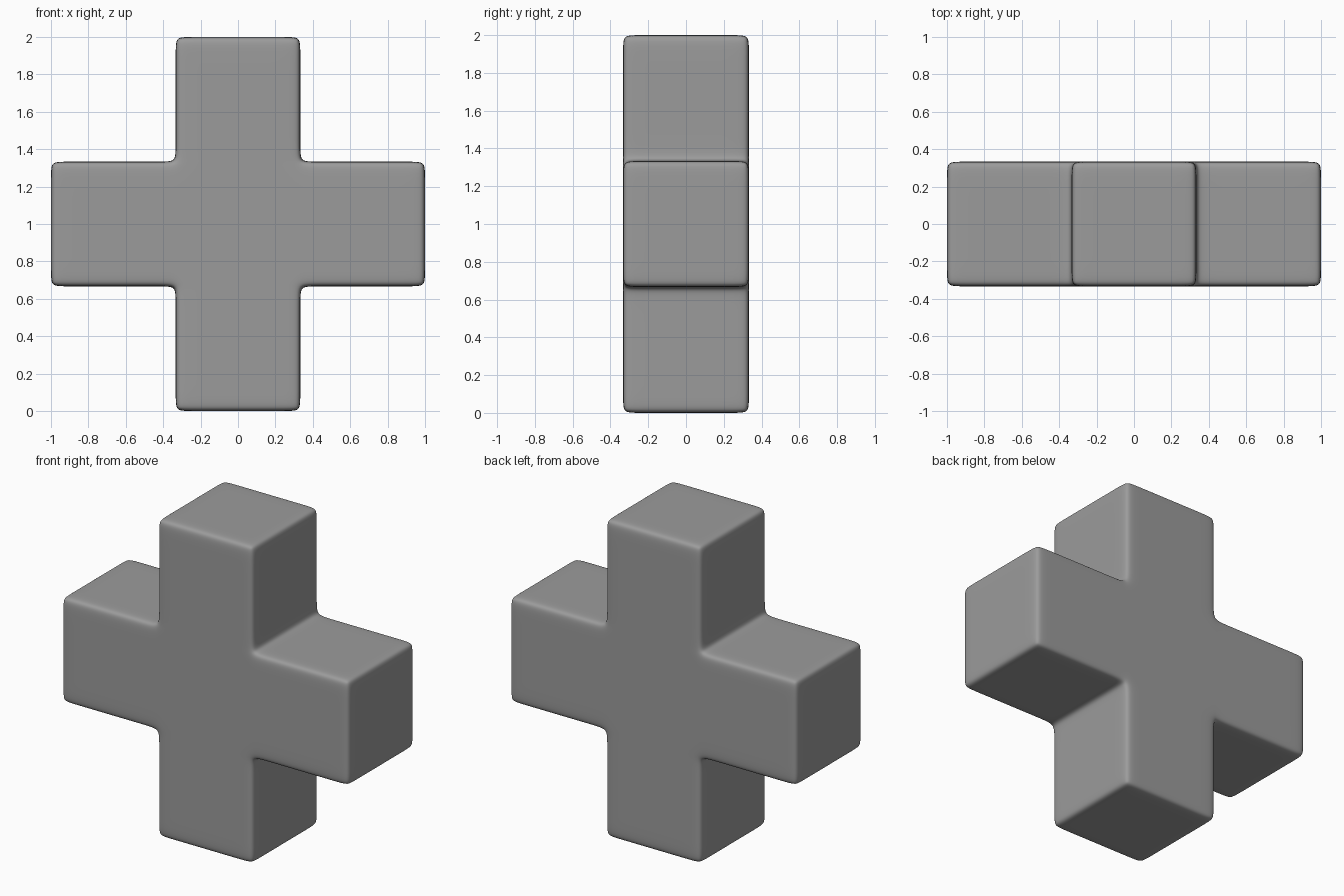
import bpy, bmesh

if "Cube" in bpy.data.objects:
    bpy.data.objects.remove(bpy.data.objects["Cube"])

T = 1 / 3   # half thickness of every arm
D = 0.07    # distance of the support loops from each edge

half = [T - D, T, T + D, 1 - D, 1]
long_cuts = [-v for v in reversed(half)] + half
depth_cuts = [-T, -(T - D), T - D, T]


def filled(i, k):
    """Is the grid cell in column i, row k part of the cross?"""
    n = len(long_cuts) - 1
    if not (0 <= i < n and 0 <= k < n):
        return False
    cx = (long_cuts[i] + long_cuts[i + 1]) / 2
    cz = (long_cuts[k] + long_cuts[k + 1]) / 2
    return abs(cx) < T or abs(cz) < T


bm = bmesh.new()

# Front of the cross as a grid of quads with support loops
verts = {}


def corner(i, k):
    if (i, k) not in verts:
        verts[i, k] = bm.verts.new((long_cuts[i], -T, long_cuts[k] + 1))
    return verts[i, k]


cells = range(len(long_cuts) - 1)
for i in cells:
    for k in cells:
        if filled(i, k):
            bm.faces.new([corner(i, k), corner(i + 1, k),
                          corner(i + 1, k + 1), corner(i, k + 1)])

# Extrude the grid back through the depth, one support loop at a time
faces = bm.faces[:]
for step, (a, b) in enumerate(zip(depth_cuts, depth_cuts[1:])):
    geom = bmesh.ops.extrude_face_region(bm, geom=faces,
                                         use_keep_orig=(step == 0))["geom"]
    faces = [g for g in geom if isinstance(g, bmesh.types.BMFace)
             and len({round(v.co.y, 5) for v in g.verts}) == 1]
    moved = {v for f in faces for v in f.verts}
    bmesh.ops.translate(bm, verts=list(moved), vec=(0, b - a, 0))
    if step:  # drop any inner wall left by the extrusion
        inner = [f for f in bm.faces
                 if all(abs(v.co.y - a) < 1e-5 for v in f.verts)]
        bmesh.ops.delete(bm, geom=inner, context="FACES_ONLY")
loose = [v for v in bm.verts if not v.link_faces]
bmesh.ops.delete(bm, geom=loose, context="VERTS")
wires = [e for e in bm.edges if not e.link_faces]
bmesh.ops.delete(bm, geom=wires, context="EDGES")
bmesh.ops.recalc_face_normals(bm, faces=bm.faces[:])
for f in bm.faces:
    f.smooth = True

mesh = bpy.data.meshes.new("rounded_cross")
bm.to_mesh(mesh)
bm.free()
cross = bpy.data.objects.new("rounded_cross", mesh)
bpy.context.collection.objects.link(cross)

# Soft rounded edges, inside corners included
smooth = cross.modifiers.new("rounding", "SUBSURF")
smooth.levels = smooth.render_levels = 3

# Dark grey finish
grey = bpy.data.materials.new("dark_grey")
grey.diffuse_color = (0.33, 0.33, 0.33, 1)
grey.use_nodes = True
grey.node_tree.nodes["Principled BSDF"].inputs["Base Color"].default_value = grey.diffuse_color
mesh.materials.append(grey)
